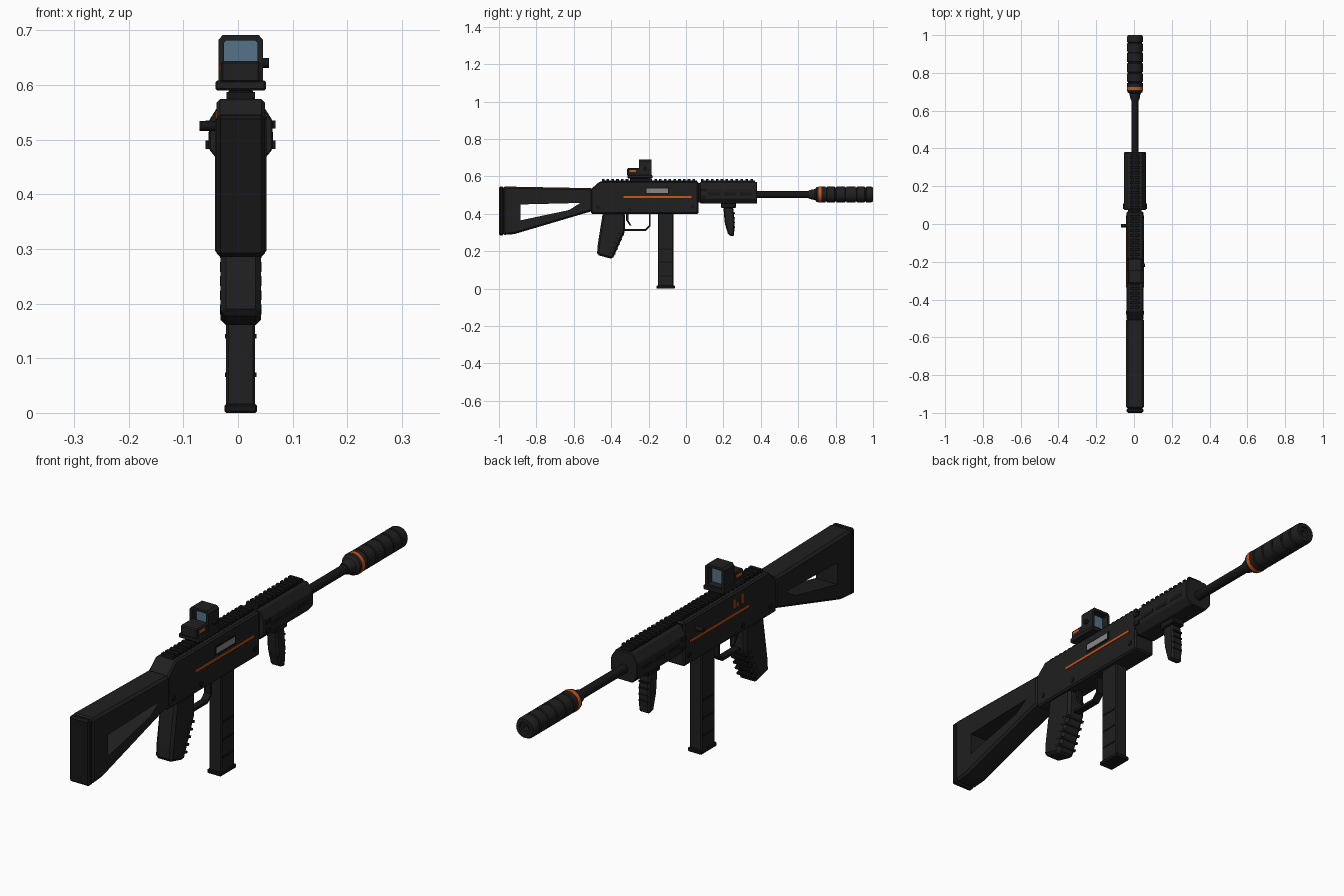
import bpy, bmesh, math
from mathutils import Matrix, Vector

cube = bpy.data.objects.get("Cube")
if cube:
    bpy.data.objects.remove(cube)

CX = 0.005      # sideways position of the centre plane
BORE = 0.503    # height of the barrel axis


def material(name, rgb):
    m = bpy.data.materials.new(name)
    m.use_nodes = True
    m.diffuse_color = (*rgb, 1)
    bsdf = m.node_tree.nodes["Principled BSDF"]
    bsdf.inputs["Base Color"].default_value = (*rgb, 1)
    bsdf.inputs["Roughness"].default_value = 0.6
    return m


BODY = material("matte black", (0.014, 0.014, 0.014))
DARK = material("deep black", (0.008, 0.008, 0.008))
ORANGE = material("orange", (0.62, 0.09, 0.008))
GREY = material("port grey", (0.25, 0.25, 0.26))
GLASS = material("lens blue", (0.09, 0.17, 0.25))


def finish(name, bm, mat, bevel=0, smooth=False):
    bmesh.ops.recalc_face_normals(bm, faces=bm.faces)
    if bevel:
        bmesh.ops.bevel(bm, geom=bm.edges[:], offset=bevel, segments=1,
                        affect='EDGES', clamp_overlap=True)
    mesh = bpy.data.meshes.new(name)
    bm.to_mesh(mesh)
    bm.free()
    mesh.materials.append(mat)
    ob = bpy.data.objects.new(name, mesh)
    bpy.context.collection.objects.link(ob)
    ob.location.x = CX
    if smooth:
        bpy.ops.object.select_all(action='DESELECT')
        ob.select_set(True)
        bpy.context.view_layer.objects.active = ob
        bpy.ops.object.shade_smooth_by_angle(angle=math.radians(35))
    return ob


def boxes(name, spans, mat, bevel=0):
    """Blocks given as (x0, x1, y0, y1, z0, z1), joined in one object."""
    bm = bmesh.new()
    for x0, x1, y0, y1, z0, z1 in spans:
        size = Matrix.Diagonal((x1 - x0, y1 - y0, z1 - z0, 1))
        mid = Vector((x0 + x1, y0 + y1, z0 + z1)) / 2
        bmesh.ops.create_cube(bm, size=1, matrix=Matrix.Translation(mid) @ size)
    return finish(name, bm, mat, bevel)


def block(name, half, y0, y1, z0, z1, mat=BODY, bevel=0.003):
    return boxes(name, [(-half, half, y0, y1, z0, z1)], mat, bevel)


def extrude(name, start, step, mat, bevel):
    bm = bmesh.new()
    face = bm.faces.new([bm.verts.new(p) for p in start])
    new = bmesh.ops.extrude_face_region(bm, geom=[face])["geom"]
    bmesh.ops.translate(bm, vec=step, verts=[v for v in new if isinstance(v, bmesh.types.BMVert)])
    return finish(name, bm, mat, bevel)


def side_profile(name, yz, half, mat=BODY, bevel=0.006):
    return extrude(name, [(-half, y, z) for y, z in yz], (2 * half, 0, 0), mat, bevel)


def lathe(name, profile, mat=BODY, sides=32):
    """Revolve (y, radius) points around the bore."""
    bm = bmesh.new()
    rings = []
    for y, r in profile:
        angles = [2 * math.pi * i / sides for i in range(sides)]
        rings.append([bm.verts.new((r * math.cos(a), y, BORE + r * math.sin(a))) for a in angles])
    for a, b in zip(rings, rings[1:]):
        for i in range(sides):
            j = (i + 1) % sides
            bm.faces.new((a[i], a[j], b[j], b[i]))
    bm.faces.new(rings[0])
    bm.faces.new(rings[-1])
    return finish(name, bm, mat, smooth=True)


def side_pin(name, y, z, r, x0, x1, mat):
    bm = bmesh.new()
    turn = Matrix.Translation(((x0 + x1) / 2, y, z)) @ Matrix.Rotation(math.pi / 2, 4, 'Y')
    bmesh.ops.create_cone(bm, cap_ends=True, segments=16, radius1=r, radius2=r,
                          depth=x1 - x0, matrix=turn)
    return finish(name, bm, mat, smooth=True)


# Stock with its open window and butt pad
stock = side_profile("stock", [(-0.978, 0.287), (-0.978, 0.546), (-0.5, 0.537),
                               (-0.5, 0.415), (-0.92, 0.291)], 0.047, BODY, 0.009)
cutter = side_profile("stock_window_cutter", [(-0.885, 0.365), (-0.885, 0.45), (-0.565, 0.458),
                                              (-0.625, 0.42)], 0.1, BODY, 0)
cut = stock.modifiers.new("window", 'BOOLEAN')
cut.operation = 'DIFFERENCE'
cut.object = cutter
cut.solver = 'EXACT'
bpy.context.view_layer.objects.active = stock
bpy.ops.object.modifier_apply(modifier=cut.name)
bpy.data.objects.remove(cutter)
block("butt_pad", 0.044, -1.0, -0.975, 0.285, 0.545, DARK, 0.007)

# Receiver
side_profile("receiver", [(-0.508, 0.4), (-0.508, 0.532), (-0.46, 0.574), (0.066, 0.574),
                          (0.066, 0.4)], 0.044, BODY, 0.006)
for s, side in ((-1, "right"), (1, "left")):
    boxes(side + "_stripe", [(s * 0.045 - 0.002, s * 0.045 + 0.002, -0.335, 0.03, 0.485, 0.494)], ORANGE)
    for i, (y, z) in enumerate([(-0.47, 0.435), (0.035, 0.437), (-0.3, 0.425)]):
        side_pin(f"{side}_pin_{i}", y, z, 0.01, s * 0.044 - 0.003, s * 0.044 + 0.003, DARK)
boxes("ejection_port", [(0.04, 0.048, -0.21, -0.095, 0.512, 0.535)], GREY)
boxes("port_frame", [(0.04, 0.047, -0.217, -0.088, 0.506, 0.541)], DARK)
boxes("selector_marks", [(-0.046, -0.04, y, y + 0.01, 0.515, z) for y, z in
                         ((-0.25, 0.548), (-0.27, 0.53), (-0.30, 0.553))], ORANGE)
side_pin("charging_handle", -0.01, 0.525, 0.009, -0.075, -0.04, DARK)

# Top rails with repeating teeth
for name, y0, y1 in (("receiver_rail", -0.45, 0.06), ("handguard_rail", 0.08, 0.37)):
    n = round((y1 - y0) / 0.026)
    pitch = (y1 - y0) / n
    boxes(name, [(-0.022, 0.022, y0, y1, 0.565, 0.578)] +
          [(-0.026, 0.026, y0 + i * pitch, y0 + i * pitch + 0.014, 0.574, 0.587) for i in range(n)], DARK)

# Handguard: eight-sided section, collar, and side slots
section = [(0.036, 0.455), (0.058, 0.482), (0.058, 0.535), (0.036, 0.57)]
section += [(-x, z) for x, z in reversed(section)]
extrude("handguard", [(x, 0.075, z) for x, z in section], (0, 0.305, 0), BODY, 0.003)
block("handguard_joint", 0.036, 0.06, 0.08, 0.46, 0.565, DARK, 0)
for s, side in ((-1, "right"), (1, "left")):
    boxes(side + "_collar_lugs", [(s * 0.057 - 0.007, s * 0.057 + 0.007, 0.08, 0.108, z, z + 0.015)
                                  for z in (0.483, 0.52)], DARK)
    boxes(side + "_handguard_slots", [(s * 0.058 - 0.001, s * 0.058 + 0.001, y, y + 0.07, 0.498, 0.514)
                                      for y in (0.115, 0.2, 0.285)], DARK)

# Barrel and suppressor
lathe("barrel", [(0.36, 0.018), (0.67, 0.018)], DARK)
lathe("suppressor_cone", [(0.655, 0.021), (0.67, 0.026), (0.69, 0.029), (0.698, 0.04), (0.712, 0.042)])
lathe("suppressor_ring", [(0.709, 0.043), (0.724, 0.043)], ORANGE)
can = [(0.722, 0.042)]
for y in (0.745, 0.795, 0.85, 0.905, 0.955):
    can += [(y, 0.042), (y + 0.002, 0.038), (y + 0.007, 0.038), (y + 0.009, 0.042)]
lathe("suppressor", can + [(0.99, 0.042), (1.0, 0.037), (1.0, 0.024), (0.992, 0.022), (0.992, 0.012), (0.97, 0.012)])

# Pistol grip and its ridges
side_profile("pistol_grip", [(-0.445, 0.405), (-0.325, 0.405), (-0.325, 0.31), (-0.392, 0.158),
                             (-0.476, 0.18), (-0.472, 0.235)], 0.037, BODY, 0.01)
for i in range(5):
    t = 0.12 + i * 0.17
    y, z = -0.325 - 0.067 * t, 0.31 - 0.152 * t
    side_profile(f"grip_ridge_{i}", [(y - 0.03, z + 0.01), (y + 0.003, z), (y, z - 0.008),
                                     (y - 0.033, z + 0.002)], 0.038, DARK, 0)

# Trigger and guard
bow = [(-0.33, 0.309), (-0.215, 0.309), (-0.189, 0.335), (-0.189, 0.402)]
inner = [(-0.198, 0.402), (-0.198, 0.339), (-0.219, 0.319), (-0.33, 0.319)]
side_profile("trigger_guard", bow + inner, 0.014, DARK, 0)
side_profile("trigger", [(-0.322, 0.405), (-0.308, 0.405), (-0.308, 0.365), (-0.292, 0.338),
                         (-0.3, 0.336), (-0.32, 0.365)], 0.007, DARK, 0)

# Magazine
block("magazine", 0.0265, -0.15, -0.067, 0.01, 0.41, BODY, 0.004)
block("magazine_base", 0.03, -0.158, -0.06, 0.0, 0.016, DARK, 0.003)
for i in range(3):
    z = 0.07 + i * 0.07
    block(f"magazine_rib_{i}", 0.029, -0.142, -0.075, z - 0.004, z + 0.004, DARK, 0)

# Vertical foregrip
block("foregrip_mount", 0.026, 0.188, 0.266, 0.432, 0.46, DARK)
side_profile("foregrip", [(0.2, 0.435), (0.253, 0.435), (0.261, 0.35), (0.256, 0.278),
                          (0.226, 0.286), (0.207, 0.35)], 0.024, BODY, 0.007)
for i in range(4):
    z = 0.325 + i * 0.025
    block(f"foregrip_ridge_{i}", 0.02, 0.215, 0.262, z, z + 0.006, DARK, 0)

# Reflex sight: mount, emitter body, hood and lens
block("sight_neck", 0.022, -0.3, -0.19, 0.573, 0.592, DARK)
block("sight_mount", 0.046, -0.312, -0.18, 0.59, 0.608)
block("sight_body", 0.036, -0.315, -0.24, 0.604, 0.644, BODY, 0.004)
hood = [(0.041, 0.604), (0.041, 0.682), (0.033, 0.691)]
hole = [(0.031, 0.612), (0.031, 0.677), (0.027, 0.681)]
for s, side in ((-1, "right"), (1, "left")):
    half = hood + [(0, 0.691), (0, 0.681)] + hole[::-1] + [(0, 0.612), (0, 0.604)]
    extrude(side + "_sight_hood", [(s * x, -0.25, z) for x, z in half], (0, 0.065, 0), BODY, 0)
    boxes(side + "_sight_button", [(s * 0.036 - 0.002, s * 0.036 + 0.002, -0.302, -0.268, 0.624, 0.635)], ORANGE)
block("sight_lens", 0.032, -0.222, -0.214, 0.608, 0.682, GLASS, 0)
side_pin("sight_knob", -0.218, 0.64, 0.009, 0.038, 0.052, DARK)
